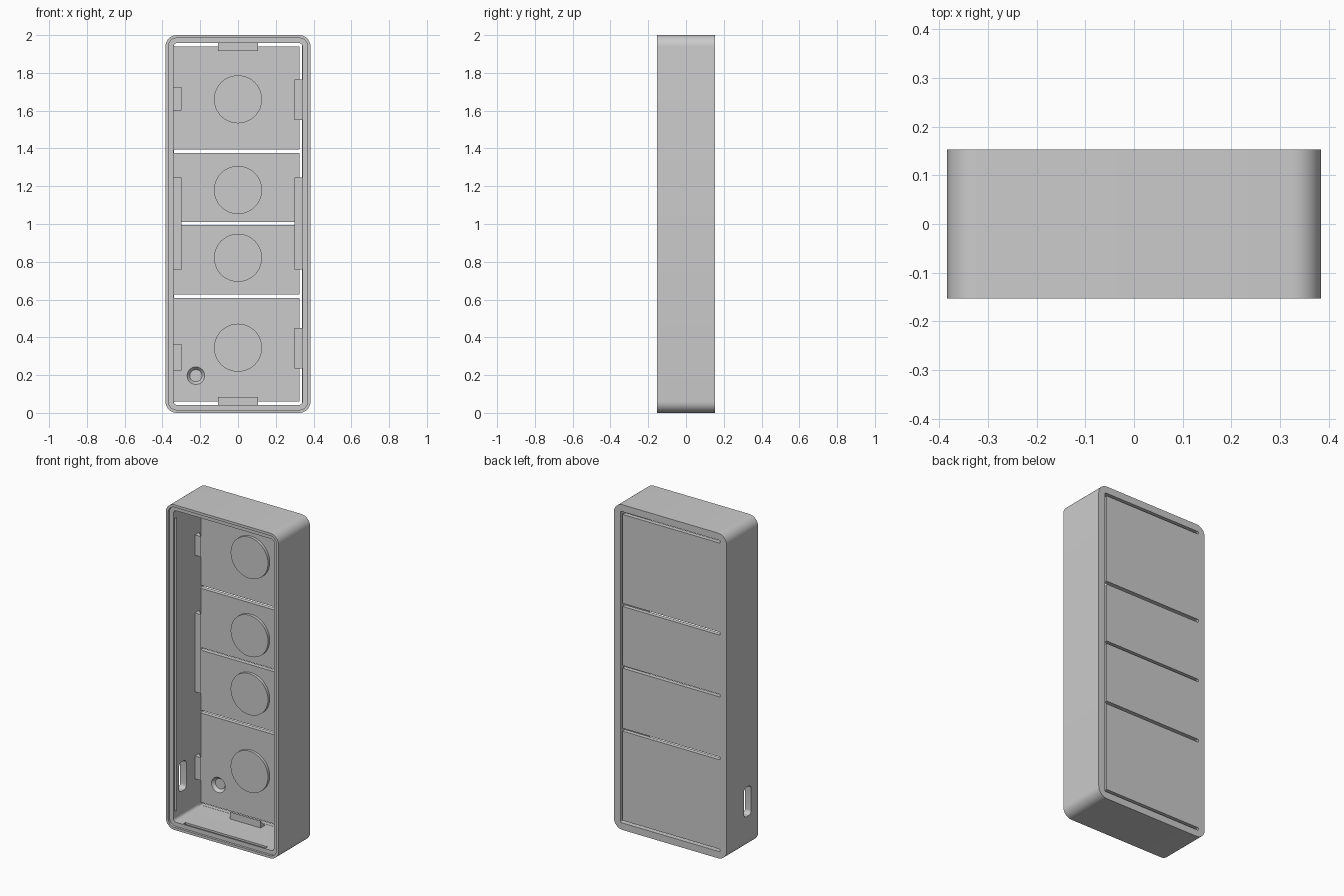
import bpy, bmesh, math
from mathutils import Matrix

cube = bpy.data.objects.get("Cube")
if cube:
    bpy.data.objects.remove(cube, do_unlink=True)

grey = bpy.data.materials.new("plain grey")
grey.use_nodes = True
grey.diffuse_color = (0.6, 0.6, 0.6, 1)
bsdf = next(n for n in grey.node_tree.nodes if n.type == 'BSDF_PRINCIPLED')
bsdf.inputs["Base Color"].default_value = (0.6, 0.6, 0.6, 1)

# Each axis maps an outline point p and a depth d to a position
PLACE = {
    'x': lambda p, d: (d, p[0], p[1]),
    'y': lambda p, d: (p[0], d, p[1]),
    'z': lambda p, d: (p[0], p[1], d),
}


def make_object(name, bm):
    bmesh.ops.recalc_face_normals(bm, faces=bm.faces)
    mesh = bpy.data.meshes.new(name)
    bm.to_mesh(mesh)
    bm.free()
    mesh.materials.append(grey)
    obj = bpy.data.objects.new(name, mesh)
    bpy.context.scene.collection.objects.link(obj)
    return obj


def extrude(name, outline, depth, axis):
    """Closed outline extruded along the axis."""
    bm = bmesh.new()
    near, far = [[bm.verts.new(PLACE[axis](p, d)) for p in outline] for d in depth]
    bm.faces.new(near)
    bm.faces.new(far[::-1])
    for i in range(len(outline)):
        bm.faces.new((near[i - 1], far[i - 1], far[i], near[i]))
    return make_object(name, bm)


def prism(name, u, z, depth, radius=0, axis='y', steps=8):
    """Rectangle over u and z, with rounded corners if a radius is given."""
    corners = [(u[1], z[1], 1, 1), (u[0], z[1], -1, 1),
               (u[0], z[0], -1, -1), (u[1], z[0], 1, -1)]
    outline = []
    for i, (cu, cz, su, sz) in enumerate(corners):
        if not radius:
            outline.append((cu, cz))
            continue
        for k in range(steps + 1):
            a = math.pi / 2 * (i + k / steps)
            outline.append((cu - su * radius + radius * math.cos(a),
                            cz - sz * radius + radius * math.sin(a)))
    return extrude(name, outline, depth, axis)


def cone(name, x, z, depth, r_front, r_back):
    """Round part along y."""
    bm = bmesh.new()
    bmesh.ops.create_cone(
        bm, cap_ends=True, segments=48, radius1=r_front, radius2=r_back,
        depth=depth[1] - depth[0],
        matrix=Matrix.Translation((x, sum(depth) / 2, z))
        @ Matrix.Rotation(-math.pi / 2, 4, 'X'))
    return make_object(name, bm)


def cut(target, cutter):
    mod = target.modifiers.new("cut", 'BOOLEAN')
    mod.object = cutter
    mod.operation = 'DIFFERENCE'
    mod.solver = 'EXACT'
    bpy.context.view_layer.update()
    graph = bpy.context.evaluated_depsgraph_get()
    mesh = bpy.data.meshes.new_from_object(target.evaluated_get(graph))
    target.modifiers.clear()
    target.data = mesh
    bpy.data.objects.remove(cutter, do_unlink=True)


BACK, FLOOR = 0.153, 0.127
SIDE, LOW, HIGH = 0.342, 0.042, 1.958

# Case: tray open to the front, with a stepped rim
case = prism("case", (-0.384, 0.384), (0, 2), (-BACK, BACK), 0.06)
cut(case, prism("cavity", (-SIDE, SIDE), (LOW, HIGH), (-0.2, FLOOR), 0.02))
cut(case, prism("rim_step", (-0.368, 0.368), (0.016, 1.984), (-0.2, -0.139), 0.043))

# Snap grooves just inside the rim
cut(case, prism("side_groove", (-0.356, 0.356), (0.1, 1.9), (-0.131, -0.111)))
cut(case, prism("end_groove", (-0.28, 0.28), (0.028, 1.972), (-0.131, -0.111)))

# Slots that free the four flaps along three sides
for z0, z1 in ((0.043, 0.059), (0.608, 0.626), (0.995, 1.011),
               (1.375, 1.394), (1.941, 1.957)):
    cut(case, prism("flap_slot", (-0.34, 0.338), (z0, z1), (0.1, 0.2), 0.007, steps=4))
cut(case, prism("flap_slot", (0.326, 0.34), (0.0432, 1.9568), (0.1, 0.2), 0.0065, steps=4))

# Connector opening in one side wall and tapered pocket in the floor
cut(case, prism("port", (-0.085, -0.014), (0.198, 0.378), (-0.5, -0.3), 0.024, axis='x'))
cut(case, cone("pocket", -0.223, 0.197, (0.115, 0.145), 0.056, 0.032))

# Raised round pads, one on each flap
parts = [case]
for i, z in enumerate((0.345, 0.821, 1.18, 1.66)):
    parts.append(cone(f"round_pad_{i + 1}", 0, z, (0.11, FLOOR), 0.127, 0.127))

# Wedge tabs on the walls: flat to the front, tapering back into the wall
side_tabs = {
    "right_tab_low": (-SIDE, -0.3, (0.225, 0.365)),
    "right_tab_middle": (-SIDE, -0.3, (0.76, 1.245)),
    "right_tab_high": (-SIDE, -0.3, (1.6, 1.725)),
    "left_tab_low": (SIDE, 0.298, (0.236, 0.449)),
    "left_tab_middle": (SIDE, 0.298, (0.76, 1.245)),
    "left_tab_high": (SIDE, 0.298, (1.551, 1.764)),
}
TAB_FRONT, TAB_BACK = 0.07, 0.112
for name, (wall, tip, span) in side_tabs.items():
    outline = [(wall, TAB_FRONT), (tip, TAB_FRONT), (wall, TAB_BACK)]
    parts.append(extrude(name, outline, span, 'z'))
for name, wall, tip in (("bottom_tab", LOW, 0.085), ("top_tab", HIGH, 1.915)):
    outline = [(TAB_FRONT, wall), (TAB_FRONT, tip), (TAB_BACK, wall)]
    parts.append(extrude(name, outline, (-0.105, 0.105), 'x'))

# Smooth the rounded corners and keep edges sharp
bpy.ops.object.select_all(action='DESELECT')
for obj in parts:
    obj.select_set(True)
bpy.context.view_layer.objects.active = case
bpy.ops.object.shade_smooth_by_angle(angle=math.radians(30))
